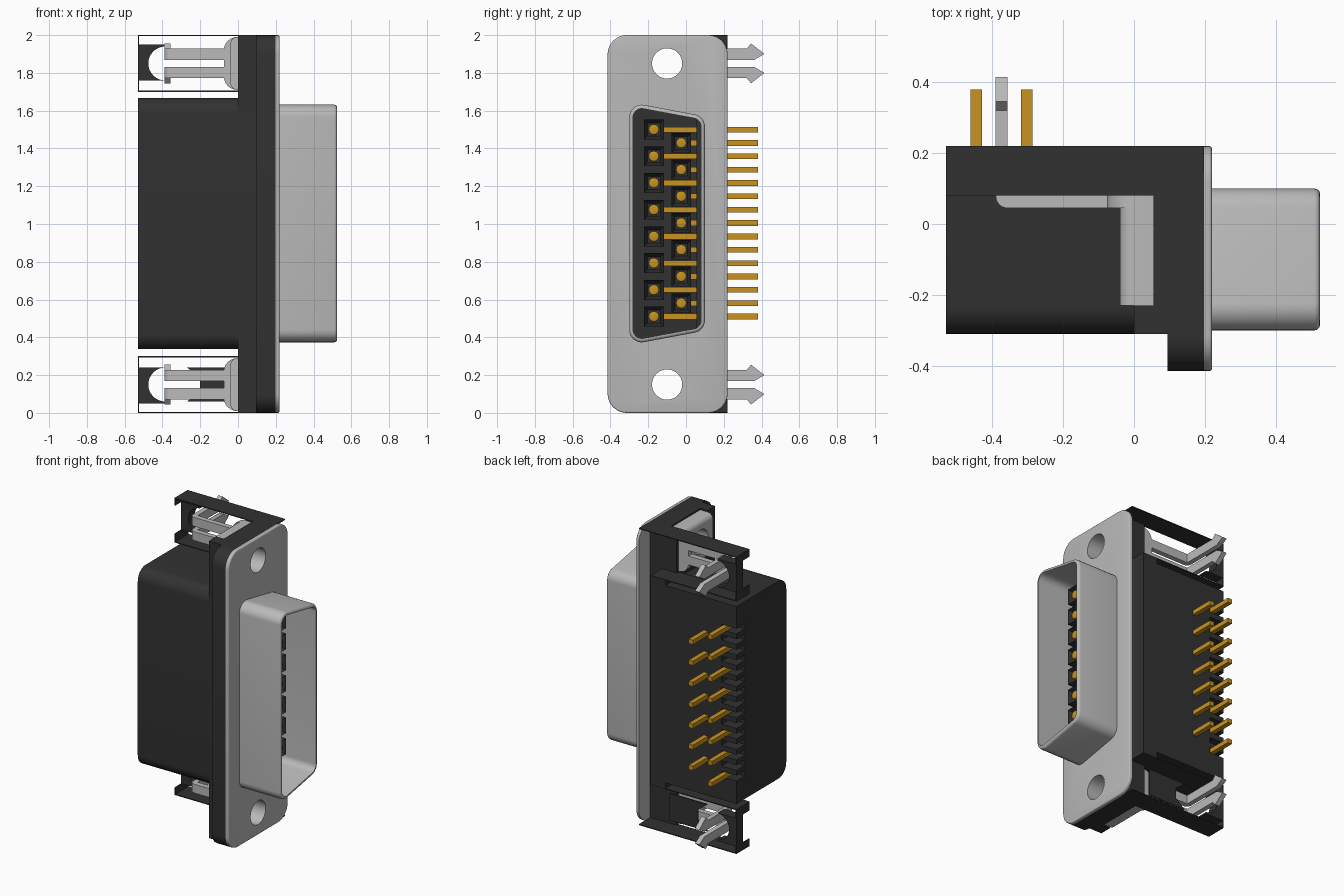
import bpy, bmesh, math
from mathutils import Vector

cube = bpy.data.objects.get("Cube")
if cube:
    bpy.data.objects.remove(cube, do_unlink=True)


def material(name, rgb):
    m = bpy.data.materials.new(name)
    m.use_nodes = True
    col = (*rgb, 1)
    m.diffuse_color = col
    m.node_tree.nodes["Principled BSDF"].inputs["Base Color"].default_value = col
    return m


BLACK = material("black plastic", (0.031, 0.031, 0.031))
METAL = material("grey metal", (0.49, 0.49, 0.49))
GOLD = material("gold contact", (0.58, 0.29, 0.014))
parts = []
PUT = {"x": lambda a, b, t: (t, a, b), "y": lambda a, b, t: (a, t, b),
       "z": lambda a, b, t: (a, b, t)}


def finish(name, bm, mat):
    bmesh.ops.recalc_face_normals(bm, faces=bm.faces)
    me = bpy.data.meshes.new(name)
    bm.to_mesh(me)
    bm.free()
    me.materials.append(mat)
    ob = bpy.data.objects.new(name, me)
    bpy.context.scene.collection.objects.link(ob)
    parts.append(ob)
    return ob


def prism(name, pts, axis, lo, hi, mat, bevel=0):
    """Extrude a 2D outline along one axis."""
    bm = bmesh.new()
    rings = [[bm.verts.new(PUT[axis](a, b, t)) for a, b in pts] for t in (lo, hi)]
    n = len(pts)
    bm.faces.new(rings[0])
    bm.faces.new(rings[1])
    for i in range(n):
        j = (i + 1) % n
        bm.faces.new((rings[0][i], rings[0][j], rings[1][j], rings[1][i]))
    if bevel:
        rim = [e for e in bm.edges if all(v in rings[1] for v in e.verts)]
        bmesh.ops.recalc_face_normals(bm, faces=bm.faces)
        bmesh.ops.bevel(bm, geom=rim, offset=bevel, segments=3, profile=0.5, affect="EDGES")
    return finish(name, bm, mat)


def boxes(name, bounds, mat):
    """One object from a list of (x0, x1, y0, y1, z0, z1) boxes."""
    bm = bmesh.new()
    for x0, x1, y0, y1, z0, z1 in bounds:
        for v in bmesh.ops.create_cube(bm, size=1)["verts"]:
            v.co = Vector((x1 if v.co.x > 0 else x0, y1 if v.co.y > 0 else y0,
                           z1 if v.co.z > 0 else z0))
    return finish(name, bm, mat)


def rounded(pts, radii, seg=6):
    out = []
    for i, r in enumerate(radii):
        p, a, b = (Vector(pts[k % len(pts)]) for k in (i, i - 1, i + 1))
        if not r:
            out.append(tuple(p))
            continue
        u, w = (a - p).normalized(), (b - p).normalized()
        half = u.angle(w) / 2
        c = p + (u + w).normalized() * (r / math.sin(half))
        d0, d1 = p + u * (r / math.tan(half)) - c, p + w * (r / math.tan(half)) - c
        for k in range(seg + 1):
            out.append(tuple(c + d0.lerp(d1, k / seg).normalized() * r))
    return out


def circle(a, b, r, n=32):
    return [(a + r * math.cos(2 * math.pi * k / n), b + r * math.sin(2 * math.pi * k / n))
            for k in range(n)]


def rect(a0, a1, b0, b1):
    return [(a0, b0), (a1, b0), (a1, b1), (a0, b1)]


def cut(targets, cutter):
    cutter.hide_render = True
    for ob in targets:
        mod = ob.modifiers.new("cut", "BOOLEAN")
        mod.operation, mod.solver, mod.object = "DIFFERENCE", "EXACT", cutter
        bpy.context.view_layer.update()
        ev = ob.evaluated_get(bpy.context.evaluated_depsgraph_get())
        me = bpy.data.meshes.new_from_object(ev)
        mat = ob.data.materials[0]
        ob.modifiers.clear()
        ob.data = me
        me.materials.clear()
        me.materials.append(mat)
        for p in me.polygons:
            p.material_index = 0
    parts.remove(cutter)
    bpy.data.objects.remove(cutter, do_unlink=True)


# Main housing, flange and face plate
body = prism("housing", rounded(rect(-0.31, 0.22, 0.337, 1.667), (0.08, 0, 0, 0.08)),
             "x", -0.53, 0.1, BLACK)
flange = prism("flange_front", rounded(rect(-0.415, 0.22, 0, 2), (0.1, 0, 0, 0.1)),
               "x", 0.095, 0.198, BLACK)
back = prism("flange_back", rect(-0.31, 0.22, 0, 2), "x", 0, 0.096, BLACK)
plate = prism("face_plate", rounded(rect(-0.415, 0.22, 0, 2), (0.1,) * 4),
              "x", 0.197, 0.22, METAL, bevel=0.008)

# D-shaped shell, hollow through to the housing
outer = [(-0.30, 0.36), (0.10, 0.435), (0.10, 1.57), (-0.30, 1.645)]
inner = [(-0.28, 0.385), (0.08, 0.452), (0.08, 1.553), (-0.28, 1.62)]
shell = prism("shell", rounded(outer, (0.065,) * 4), "x", 0.2, 0.525, METAL, bevel=0.016)
cut([body, flange, back, plate, shell],
    prism("cavity", rounded(inner, (0.045,) * 4), "x", -0.5, 0.6, BLACK))
boxes("cavity_wall", [(-0.505, 0.19, 0.055, 0.085, 0.45, 1.55)], BLACK)

# Open channel behind the face plate
cut([flange], boxes("channel", [(0.11, 0.3, 0.1, 0.3, 0.006, 1.994)], BLACK))

# Screw holes with metal sleeves, nut pockets and open flange corners
for side, end in ((1, "top"), (-1, "bottom")):
    z = 1 + side * 0.85
    cut([flange, back], prism("bore", circle(-0.1, z, 0.088), "x", -0.2, 0.4, BLACK))
    sleeve = prism(f"{end}_sleeve", circle(-0.1, z, 0.088), "x", 0.05, 0.2, METAL)
    cut([plate, sleeve], prism("bore", circle(-0.1, z, 0.08), "x", -0.2, 0.4, METAL))
    z0, z1 = sorted((1 + side * 0.7, 1 + side * 1.1))
    cut([back], boxes("pocket", [(-0.1, 0.055, -0.23, 0.08, z0, z1)], BLACK))
    z0, z1 = sorted((1 + side * 0.706, 1 + side * 0.994))
    cut([back, flange], boxes("corner", [(-0.1, 0.3, 0.1, 0.3, z0, z1)], BLACK))

# Comb slots along the rear edge
PITCH = 0.0707
heights = [0.51 + PITCH * i for i in range(15)]
cut([body], boxes("slots", [(-0.6, -0.42, 0.13, 0.3, z - 0.018, z + 0.018)
                            for z in heights], BLACK))

# Contacts: square posts with tapered mouths, pins and bent tails
for i, z in enumerate(heights):
    y, x = (-0.17, -0.445) if i % 2 == 0 else (-0.025, -0.302)
    bm = bmesh.new()
    for v in bmesh.ops.create_cube(bm, size=1)["verts"]:
        v.co = Vector((0.34 if v.co.x > 0 else -0.505, y + v.co.y * 0.105, z + v.co.z * 0.105))
    mouth = max(bm.faces, key=lambda f: f.calc_center_median().x)
    bmesh.ops.inset_region(bm, faces=[mouth], thickness=0.018)
    for v in mouth.verts:
        v.co += Vector((-0.06, (y - v.co.y) * 0.15, (z - v.co.z) * 0.15))
    finish(f"contact_post_{i + 1}", bm, BLACK)
    prism(f"contact_pin_{i + 1}", circle(y, z, 0.028, 12), "x", 0.2, 0.335, GOLD, bevel=0.008)
    boxes(f"contact_tail_{i + 1}",
          [(x - 0.016, x + 0.016, y, 0.38, z - 0.015, z + 0.015)], GOLD)

# Side arms and board locks at both ends
for side, end in ((1, "top"), (-1, "bottom")):
    def m(pts):
        return [(a, 1 + side * (b - 1)) for a, b in pts]

    mid = 1.85
    # Thin channel arm: two flat sheets, end tabs and a notched end web
    for tag, lo, hi, tab in (("outer", 1.994, 2, (1.95, 2)), ("inner", 1.7, 1.706, (1.7, 1.76))):
        prism(f"{end}_arm_{tag}", m(rect(-0.53, 0.01, lo, hi)), "y", 0.08, 0.22, BLACK)
        prism(f"{end}_arm_tab_{tag}", m(rect(-0.53, -0.524, *tab)), "y", 0.08, 0.22, BLACK)
    web = prism(f"{end}_arm_web", m(rect(-0.53, -0.39, 1.76, 1.95)), "y", 0.15, 0.22, BLACK)
    cut([web], prism("notch", m(circle(-0.385, mid, 0.09)), "y", 0, 0.3, BLACK))
    if side < 0:
        prism("bottom_arm_brace", m([(0.01, 1.76), (-0.27, 1.76), (-0.2, 1.815),
                                     (-0.2, 1.885), (-0.27, 1.94), (0.01, 1.94)]),
              "y", 0.15, 0.16, BLACK)

    # Nut plate with a through hole
    nut = prism(f"{end}_nut_plate", rounded(m(rect(-0.04, 0.055, 1.71, 1.99)),
                                            (0.035, 0, 0, 0.035)), "y", -0.23, 0.08, METAL)
    cut([nut], prism("bore", m(circle(-0.1, mid, 0.08)), "x", -0.2, 0.2, METAL))

    # Flared root joining the two spring strips
    prism(f"{end}_lock_root", rounded(m(rect(-0.075, 0.05, 1.71, 1.99)), (0.07, 0, 0, 0.07)),
          "y", 0.045, 0.08, METAL)
    for up, tag in ((1, "outer"), (-1, "inner")):
        def lock(pts):
            return m([(a, mid + up * b) for a, b in pts])

        (_, z0), (_, z1) = lock([(0, 0.018), (0, 0.078)])
        prism(f"{end}_lock_strip_{tag}",
              rounded(rect(-0.39, -0.06, 0.045, 0.08), (0.033, 0, 0, 0)),
              "z", z0, z1, METAL)
        # Barbed prong through the board
        barb = [(0.079, 0.018), (0.36, 0.018), (0.415, 0.05),
                (0.345, 0.105), (0.32, 0.078), (0.079, 0.078)]
        prism(f"{end}_lock_prong_{tag}", lock(barb), "x", -0.39, -0.357, METAL)

# Soft shading with crisp edges
bpy.ops.object.select_all(action="DESELECT")
for ob in parts:
    ob.select_set(True)
bpy.context.view_layer.objects.active = parts[0]
bpy.ops.object.shade_smooth_by_angle(angle=math.radians(35))
